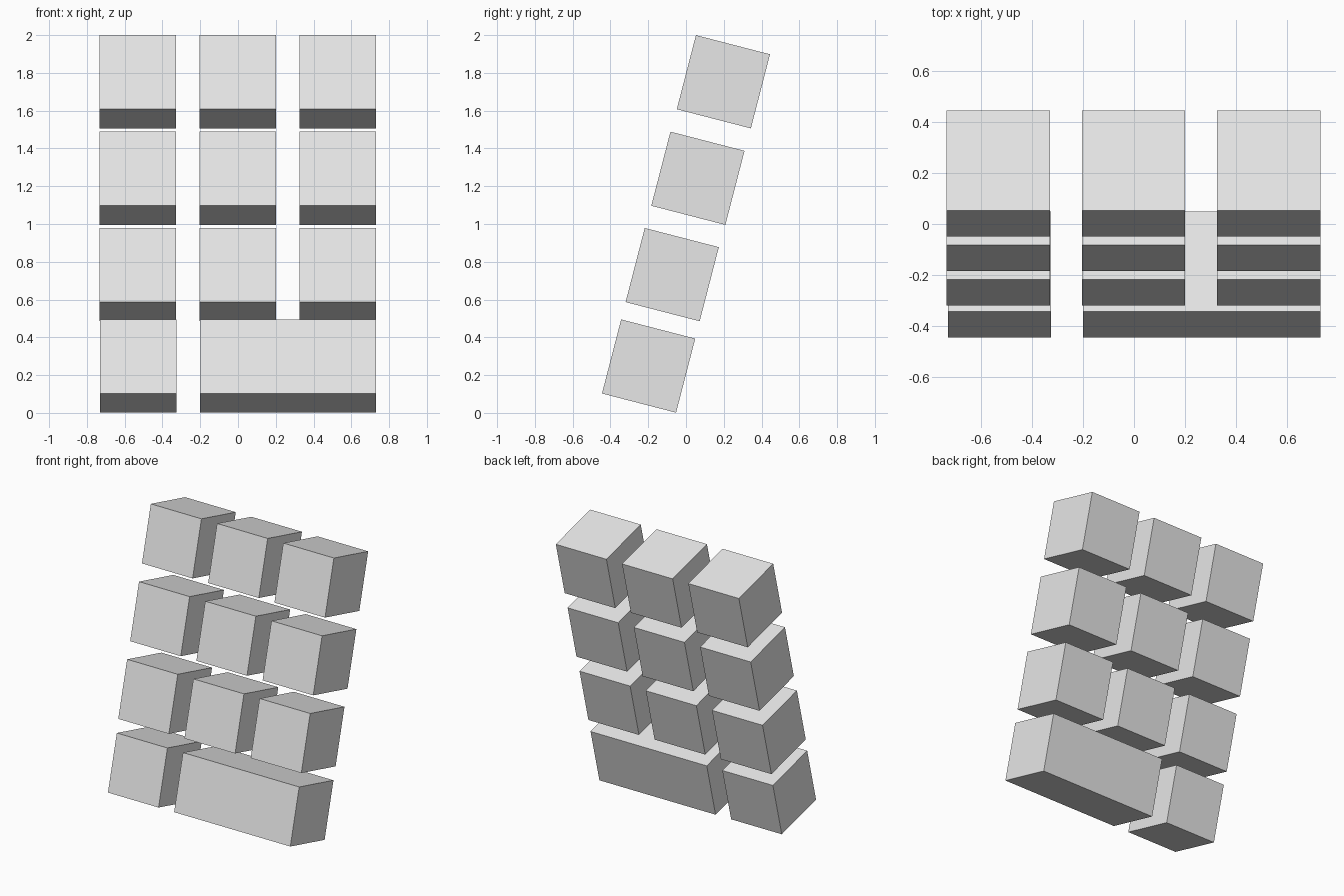
import bpy
import math

cube = bpy.data.objects.get("Cube")
if cube:
    bpy.data.objects.remove(cube, do_unlink=True)

# Single light grey material
GREY = (0.8, 0.8, 0.8, 1.0)
mat = bpy.data.materials.new("light grey")
mat.use_nodes = True
mat.diffuse_color = GREY
mat.node_tree.nodes["Principled BSDF"].inputs["Base Color"].default_value = GREY

SIZE = 0.405                  # edge of one block
TILT = math.radians(-14.5)    # the stack leans back


def block(name, x, y, z, width=SIZE):
    bpy.ops.mesh.primitive_cube_add(size=1, location=(x, y, z), rotation=(TILT, 0, 0))
    ob = bpy.context.object
    ob.name = name
    ob.scale = (width, SIZE, SIZE)
    ob.data.materials.append(mat)


# Three upper rows of three cubes
columns = {"right": -0.532, "middle": -0.002, "left": 0.528}
rows = {"top": (0.198, 1.753), "upper": (0.063, 1.242), "lower": (-0.073, 0.732)}
for row, (y, z) in rows.items():
    for side, x in columns.items():
        block(f"{row}_{side}_cube", x, y, z)

# Bottom row: one cube and one double-width block
block("bottom_right_cube", -0.527, -0.198, 0.248)
block("bottom_wide_block", 0.265, -0.198, 0.248, 0.93)
